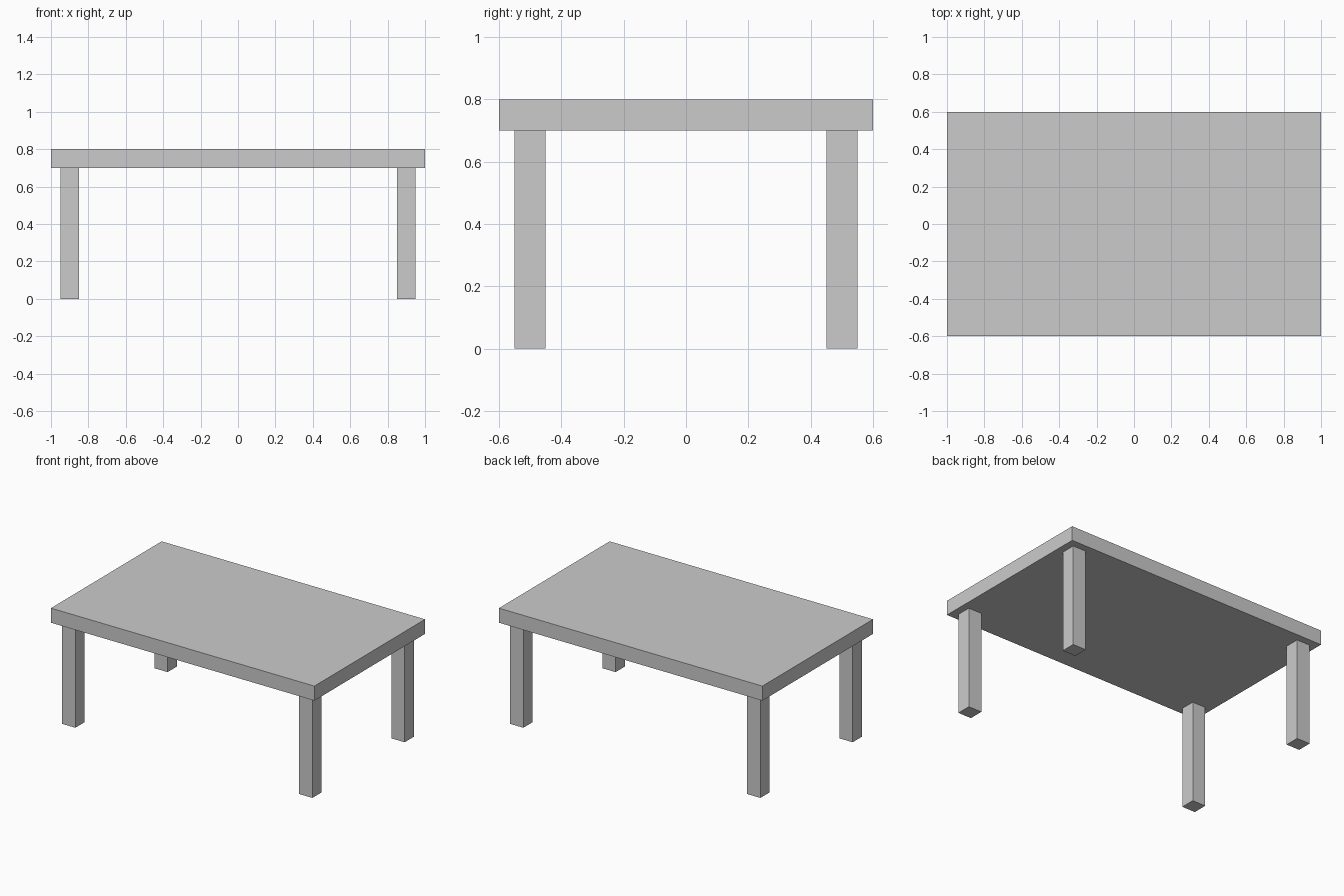
import bpy

if "Cube" in bpy.data.objects:
    bpy.data.objects.remove(bpy.data.objects["Cube"])


def add_box(name, center, size):
    """Flat-shaded box with its dimensions baked into the mesh."""
    bpy.ops.mesh.primitive_cube_add(size=1, location=center)
    obj = bpy.context.object
    obj.name = name
    obj.scale = size
    bpy.ops.object.transform_apply(location=False, rotation=False, scale=True)
    return obj


TOP_HEIGHT, TOP_THICK = 0.8, 0.1
LEG_WIDTH = 0.1
LEG_X, LEG_Y = 0.9, 0.5
leg_height = TOP_HEIGHT - TOP_THICK

# Table top
add_box("table_top", (0, 0, TOP_HEIGHT - TOP_THICK / 2), (2.0, 1.2, TOP_THICK))

# Four square legs, inset from the corners
for y_name, sy in (("front", -1), ("back", 1)):
    for x_name, sx in (("left", -1), ("right", 1)):
        add_box(f"{y_name}_{x_name}_leg",
                (sx * LEG_X, sy * LEG_Y, leg_height / 2),
                (LEG_WIDTH, LEG_WIDTH, leg_height))
